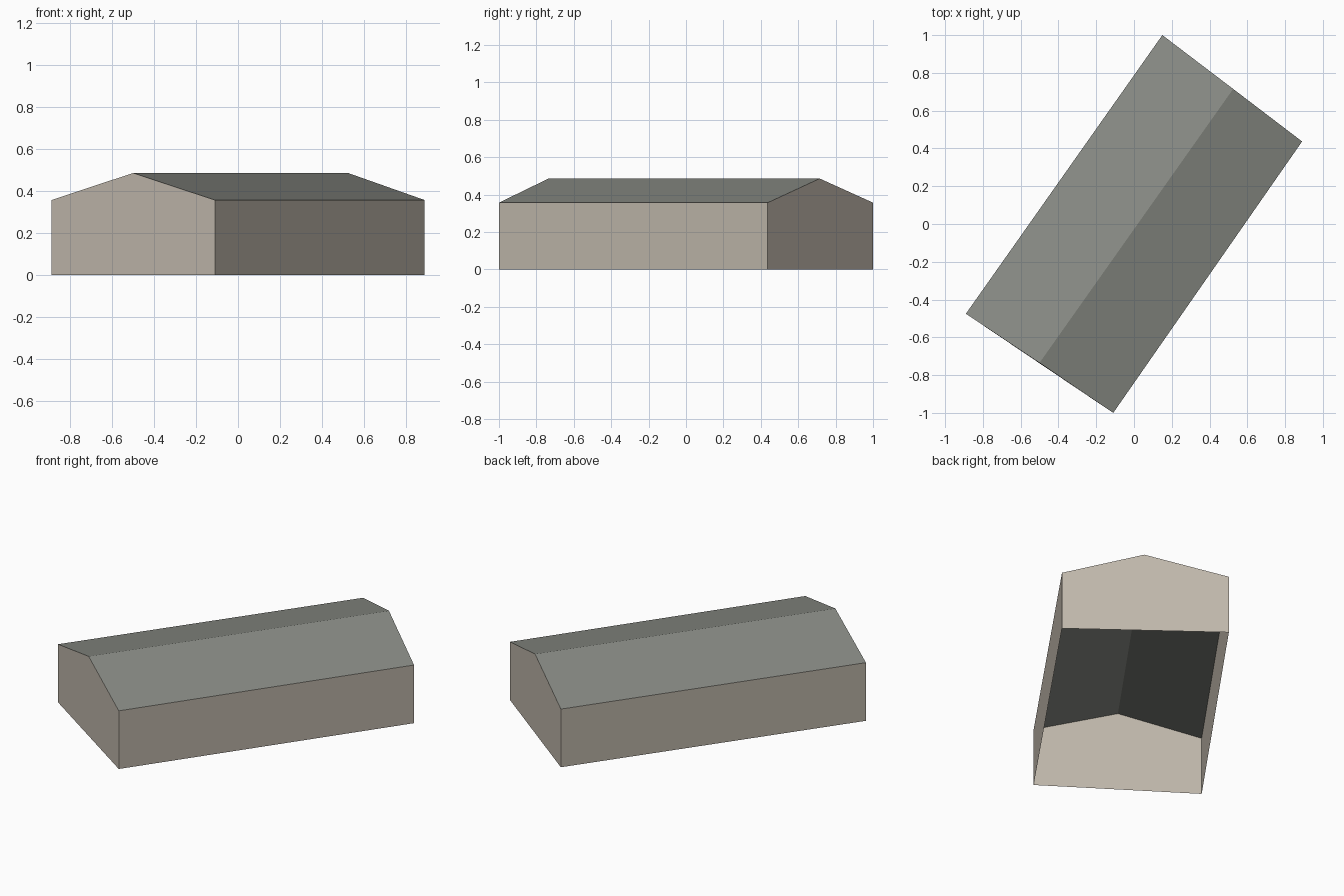
import bpy

cube = bpy.data.objects.get("Cube")
if cube:
    bpy.data.objects.remove(cube, do_unlink=True)

EAVES, RIDGE = 0.357, 0.486


def material(name, rgb):
    mat = bpy.data.materials.new(name)
    mat.use_nodes = True
    color = (*rgb, 1)
    mat.diffuse_color = color
    mat.node_tree.nodes["Principled BSDF"].inputs["Base Color"].default_value = color
    return mat


def shell(name, verts, faces, mat):
    mesh = bpy.data.meshes.new(name)
    mesh.from_pydata(verts, [], faces)
    mesh.materials.append(mat)
    obj = bpy.data.objects.new(name, mesh)
    bpy.context.collection.objects.link(obj)
    return obj


def gable_profile(left, peak, right):
    """Five-sided end outline: left foot, left eave, ridge, right eave, right foot."""
    return [(*left, 0), (*left, EAVES), (*peak, RIDGE), (*right, EAVES), (*right, 0)]


plaster = material("warm beige wall", (0.53, 0.48, 0.41))
slate = material("grey roof", (0.25, 0.26, 0.235))

# End outlines of the slightly skewed hall
front = gable_profile((-0.89, -0.475), (-0.5, -0.735), (-0.11, -1.0))
back = gable_profile((0.15, 1.0), (0.525, 0.715), (0.89, 0.437))
outline = front + back
n = len(front)

# Walls: two gable ends and two long sides, open underneath
gables = [tuple(reversed(range(n))), tuple(range(n, 2 * n))]
sides = [(i, i + 1, i + 1 + n, i + n) for i in (0, n - 2)]
shell("walls", outline, gables + sides, plaster)

# Roof: two slopes meeting at the ridge
shell("roof", front[1:4] + back[1:4], [(i, i + 1, i + 4, i + 3) for i in range(2)], slate)
